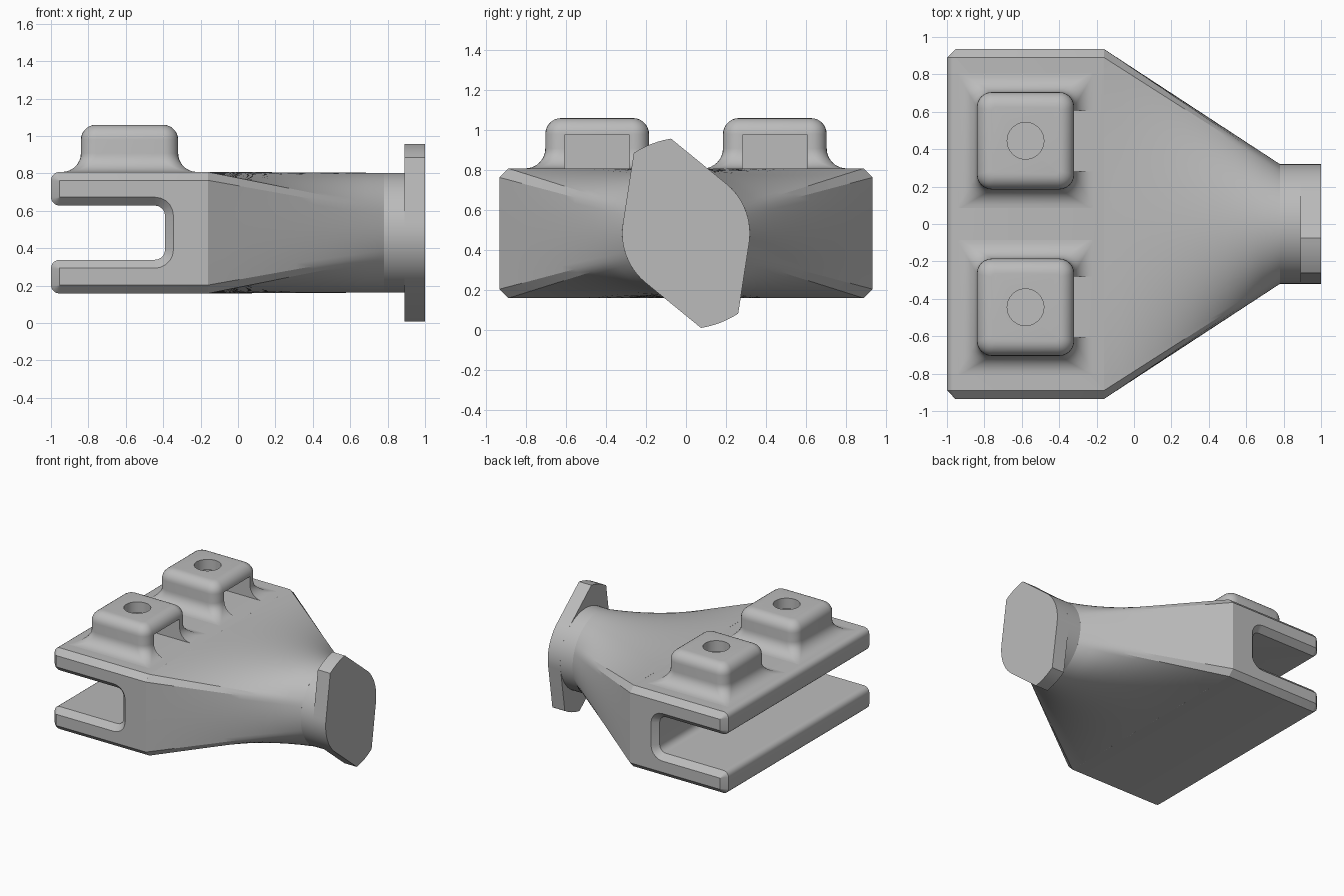
import bpy, bmesh
from math import sin, cos, pi, radians, hypot
from mathutils import Vector

cube = bpy.data.objects.get("Cube")
if cube:
    bpy.data.objects.remove(cube, do_unlink=True)

MID = 0.483           # height of the neck axis
HALF_H, HALF_W, CH = 0.325, 0.935, 0.045
JOIN, NECK = -0.16, 0.78

grey = bpy.data.materials.new("cast_grey")
grey.use_nodes = True
grey.diffuse_color = (0.5, 0.5, 0.5, 1)
grey.node_tree.nodes["Principled BSDF"].inputs["Base Color"].default_value = (0.5, 0.5, 0.5, 1)


def loft(name, rings, angle=30):
    """Skin a list of equal-length point rings and cap both ends."""
    bm = bmesh.new()
    rows = [[bm.verts.new(p) for p in ring] for ring in rings]
    n = len(rows[0])
    for a, b in zip(rows, rows[1:]):
        for i in range(n):
            j = (i + 1) % n
            bm.faces.new((a[i], a[j], b[j], b[i]))
    bm.faces.new(rows[0])
    bm.faces.new(rows[-1])
    bmesh.ops.remove_doubles(bm, verts=bm.verts, dist=1e-5)
    bmesh.ops.recalc_face_normals(bm, faces=bm.faces)
    mesh = bpy.data.meshes.new(name)
    bm.to_mesh(mesh)
    bm.free()
    mesh.materials.append(grey)
    ob = bpy.data.objects.new(name, mesh)
    bpy.context.collection.objects.link(ob)
    smooth(ob, angle)
    return ob


def activate(ob):
    bpy.ops.object.select_all(action='DESELECT')
    ob.select_set(True)
    bpy.context.view_layer.objects.active = ob


def smooth(ob, angle=30):
    activate(ob)
    bpy.ops.object.shade_smooth_by_angle(angle=radians(angle))


def cut(ob, cutter):
    mod = ob.modifiers.new("cut", 'BOOLEAN')
    mod.operation, mod.solver, mod.object = 'DIFFERENCE', 'EXACT', cutter
    activate(ob)
    bpy.ops.object.modifier_apply(modifier=mod.name)


def rounded(corners, steps=5):
    """Round a 2D polygon given as (x, y, radius) right-angled corners."""
    out = []
    for i, (x, y, r) in enumerate(corners):
        p = Vector((x, y))
        a = (Vector(corners[i - 1][:2]) - p).normalized() * r
        b = (Vector(corners[(i + 1) % len(corners)][:2]) - p).normalized() * r
        for k in range(steps + 1):
            t = k / steps * pi / 2
            out.append(p + a * (1 - sin(t)) + b * (1 - cos(t)))
    return out


def circle(r, n=48):
    return [(r * cos(2 * pi * i / n), r * sin(2 * pi * i / n)) for i in range(n)]


# Fork: a C-shaped side profile, chamfered at both side faces
def fork_ring(y, inset):
    r = CH - inset + 0.0005
    top, low = HALF_H - inset, 0.145 + inset
    tip, end = -1 + inset, -0.39 + inset
    half = [(tip, top, r), (tip, low, r), (end, low, 0.055 + inset)]
    pts = [(JOIN, top, 0.0005)] + half
    pts += [(x, -z, q) for x, z, q in reversed(pts)]
    return [(p.x, y, MID + p.y) for p in rounded(pts)]


fork = loft("fork_body", [fork_ring(-HALF_W, CH), fork_ring(-HALF_W + CH, 0),
                          fork_ring(HALF_W - CH, 0), fork_ring(HALF_W, CH)], 40)


# Tapered neck: chamfered rectangle blending into a circle
def quarter_section():
    keys = [(HALF_W, 0), (HALF_W, HALF_H - CH), (HALF_W - CH, HALF_H), (0, HALF_H)]
    pts = []
    for (a, b), (c, d), n in zip(keys, keys[1:], (6, 2, 20)):
        pts += [(a + (c - a) * k / n, b + (d - b) * k / n) for k in range(n)]
    return pts + [keys[-1]]


quarter = quarter_section()
dist = [0]
for p, q in zip(quarter, quarter[1:]):
    dist.append(dist[-1] + hypot(q[0] - p[0], q[1] - p[1]))
angles = [d / dist[-1] * pi / 2 for d in dist]


def neck_ring(t):
    pts = []
    for (y, z), a in zip(quarter, angles):
        pts.append((y + (0.32 * cos(a) - y) * t, z + (0.32 * sin(a) - z) * t))
    upper = pts + [(-y, z) for y, z in pts[-2::-1]]
    full = upper + [(y, -z) for y, z in upper[-2:0:-1]]
    x = JOIN + (NECK - JOIN) * t
    return [(x, y, MID + z) for y, z in full]


loft("tapered_neck", [neck_ring(k / 10) for k in range(11)], 25)

# Collar behind the flange
loft("collar", [[(x, y, MID + z) for y, z in circle(0.32, 64)] for x in (NECK - 0.01, 0.9)])


# Two-lobed locking flange, symmetric by a half turn
def flange_outline():
    lobe = [(0.48 * cos(radians(a)), 0.48 * sin(radians(a))) for a in range(123, 96, -4)]
    side = [(0.32 * cos(radians(a)), 0.32 * sin(radians(a))) for a in range(50, -11, -5)]
    half = lobe + side
    return half + [(-y, -z) for y, z in half]


loft("flange", [[(x, y, MID + z) for y, z in flange_outline()] for x in (0.89, 1.0)], 25)


# Clamp bosses with flared feet, bolt holes and nut pockets
def boss_ring(cx, cy, half, r, z):
    sq = [(half, half, r), (-half, half, r), (-half, -half, r), (half, -half, r)]
    return [(cx + p.x, cy + p.y, z) for p in rounded(sq, 6)]


def boss_rings(cx, cy):
    base, top, half, foot, edge = MID + HALF_H, 1.06, 0.26, 0.1, 0.08
    rings = [boss_ring(cx, cy, half + foot, 0.01, base - 0.01)]
    for k in range(9):
        t = k / 8 * pi / 2
        grow = 1 - sin(t)
        rings.append(boss_ring(cx, cy, half + foot * grow, 0.01 + 0.07 * (1 - grow),
                               base + foot * (1 - cos(t))))
    for k in range(8):
        t = k / 7 * pi / 2
        rings.append(boss_ring(cx, cy, half - edge * (1 - cos(t)), 0.02 + 0.06 * cos(t),
                               top - edge * (1 - sin(t))))
    return rings


for side, cy in (("left", 0.445), ("right", -0.445)):
    cx = -0.58
    boss = loft(side + "_boss", boss_rings(cx, cy))
    hole = loft("hole_cutter", [[(cx + x, cy + y, z) for x, y in circle(0.098)]
                                for z in (MID, 1.2)])
    pocket = loft("pocket_cutter", [[(x, cy + y, z) for y, z in
                                     ((-0.163, 0.75), (0.163, 0.75), (0.163, 0.975), (-0.163, 0.975))]
                                    for x in (cx - 0.16, -0.1)])
    cut(boss, hole)
    cut(boss, pocket)
    cut(fork, hole)
    for helper in (hole, pocket):
        bpy.data.objects.remove(helper, do_unlink=True)
    smooth(boss)
smooth(fork, 40)
